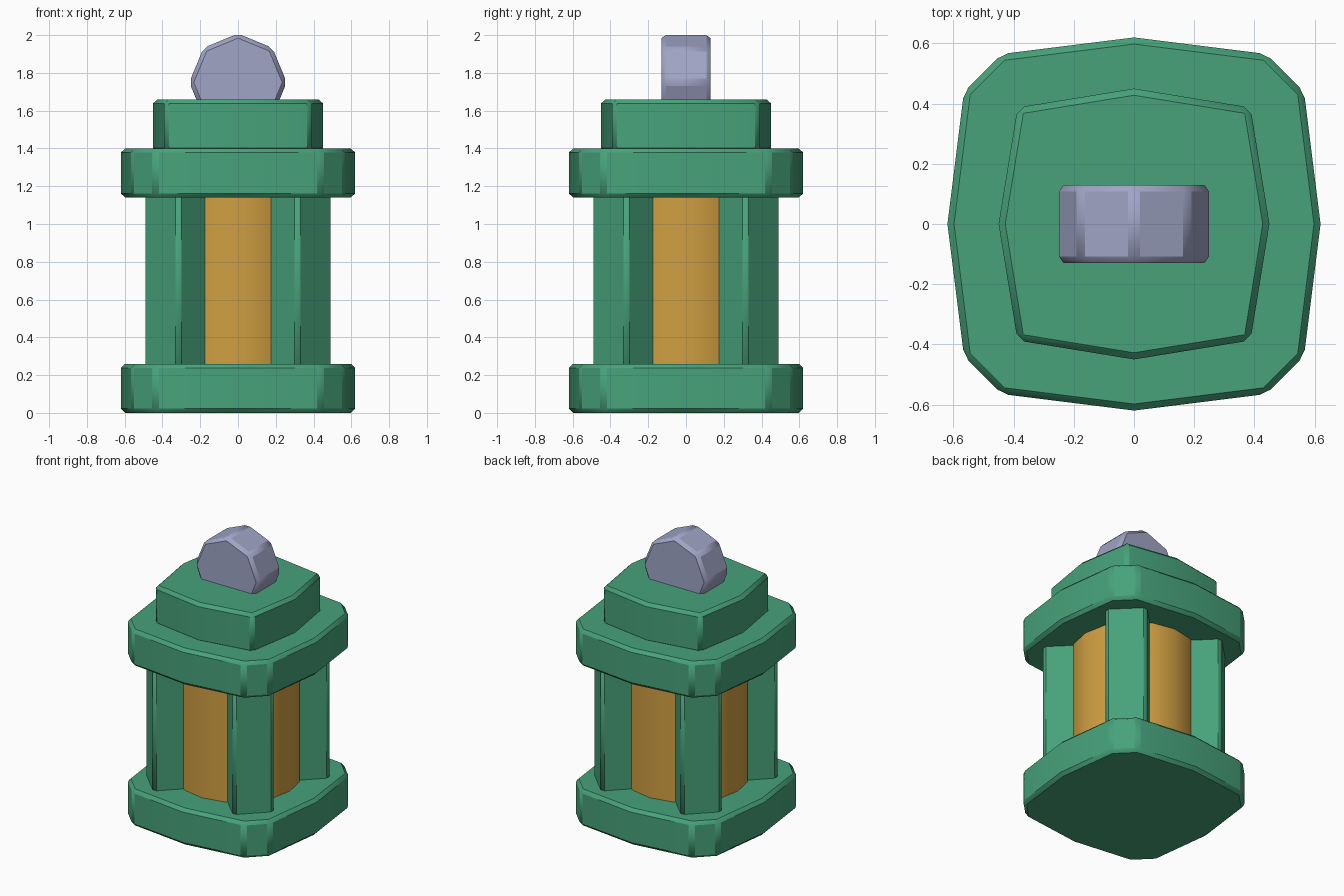
import bpy, bmesh, math
from mathutils import Matrix

if "Cube" in bpy.data.objects:
    bpy.data.objects.remove(bpy.data.objects["Cube"], do_unlink=True)


def material(name, rgb):
    m = bpy.data.materials.new(name)
    m.use_nodes = True
    m.diffuse_color = (*rgb, 1)
    m.node_tree.nodes["Principled BSDF"].inputs["Base Color"].default_value = (*rgb, 1)
    return m


green = material("jade green", (0.063, 0.365, 0.198))
amber = material("amber glass", (0.63, 0.345, 0.054))
metal = material("pale lilac metal", (0.35, 0.376, 0.56))


def prism(name, outline, low, high, mat, bevel=0.0, turn=Matrix()):
    """Extrude a flat outline from low to high, then soften its sharp edges."""
    bm = bmesh.new()
    base = bm.faces.new([bm.verts.new((x, y, low)) for x, y in outline])
    top = bmesh.ops.extrude_face_region(bm, geom=[base])["geom"]
    verts = [v for v in top if isinstance(v, bmesh.types.BMVert)]
    bmesh.ops.translate(bm, verts=verts, vec=(0, 0, high - low))
    bmesh.ops.transform(bm, matrix=turn, verts=bm.verts)
    bmesh.ops.recalc_face_normals(bm, faces=bm.faces)
    mesh = bpy.data.meshes.new(name)
    bm.to_mesh(mesh)
    bm.free()
    mesh.materials.append(mat)
    obj = bpy.data.objects.new(name, mesh)
    bpy.context.collection.objects.link(obj)
    if bevel:
        mod = obj.modifiers.new("edge_bevel", "BEVEL")
        mod.width, mod.segments = bevel, 1
        mod.limit_method, mod.angle_limit = "ANGLE", math.radians(30)
    bpy.ops.object.select_all(action="DESELECT")
    obj.select_set(True)
    bpy.context.view_layer.objects.active = obj
    bpy.ops.object.shade_smooth_by_angle(angle=math.radians(30))
    return obj


def four_fold(points):
    """Repeat a quarter outline around the centre."""
    result = []
    for _ in range(4):
        result += points
        points = [(-y, x) for x, y in points]
    return result


def ring(radius, sides):
    return [(radius * math.cos(math.tau * i / sides), radius * math.sin(math.tau * i / sides))
            for i in range(sides)]


# Bowed square plates with cut corners
plate = four_fold([(0.62, 0), (0.565, 0.44), (0.44, 0.565)])
prism("base_plate", plate, 0, 0.26, green, 0.022)
prism("roof_plate", plate, 1.14, 1.40, green, 0.022)

# Smaller bowed square cap
cap = four_fold([(0.45, 0), (0.387, 0.387)])
prism("top_cap", cap, 1.38, 1.66, green, 0.022)

# Glass core
prism("glass_core", ring(0.408, 16), 0.24, 1.16, amber)

# Four diagonal corner posts
post = [(0.30, -0.135), (0.58, -0.135), (0.58, 0.135), (0.30, 0.135)]
for side, angle in (("back_left", 45), ("back_right", 135), ("front_right", 225), ("front_left", 315)):
    prism(side + "_post", post, 0.22, 1.18, green, 0.022,
          Matrix.Rotation(math.radians(angle), 4, "Z"))

# Solid eight-sided handle lying across the cap
prism("top_handle", ring(0.258, 8), -0.13, 0.13, metal, 0.022,
      Matrix.Translation((0, 0, 1.75)) @ Matrix.Rotation(math.pi / 2, 4, "X"))
